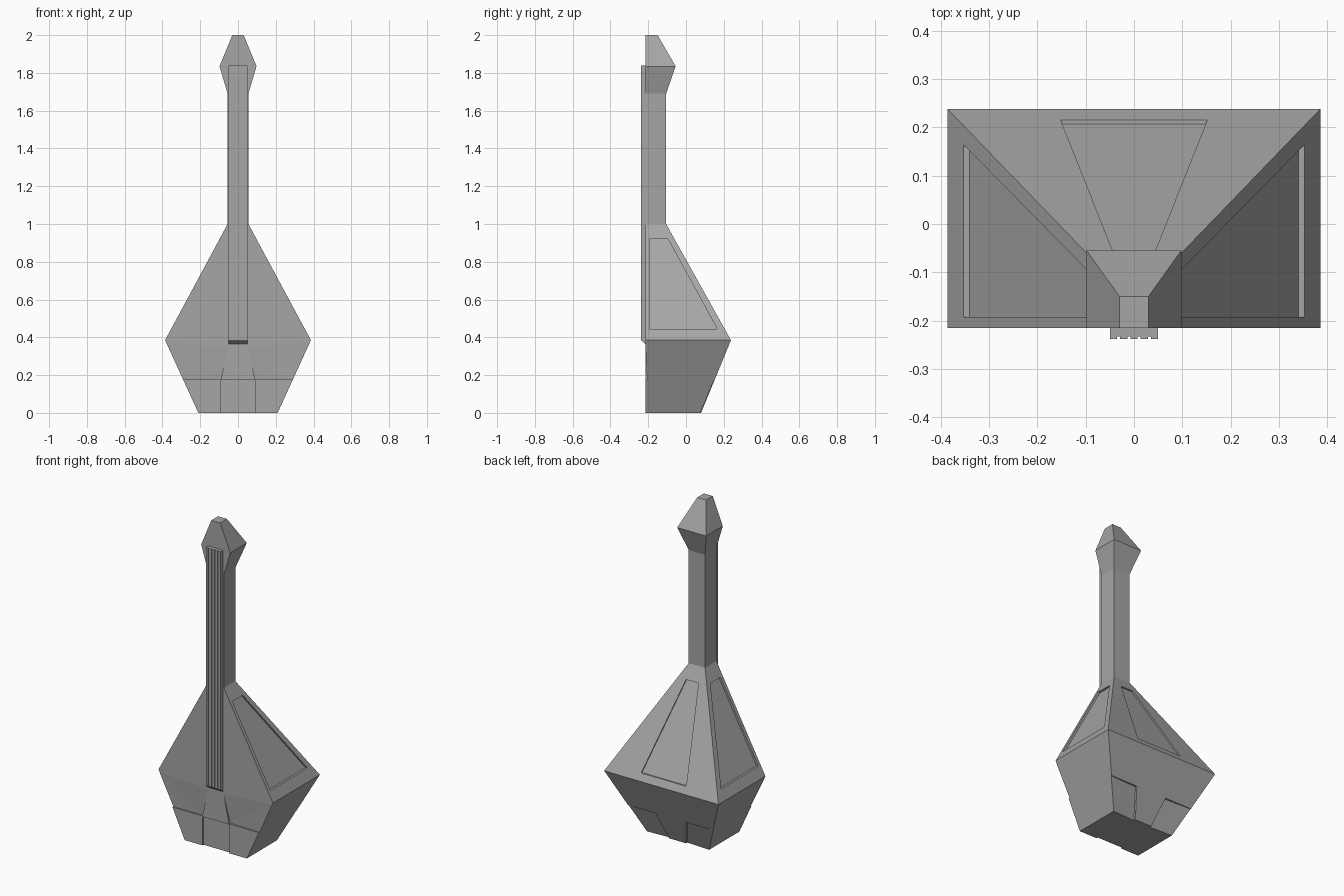
import bpy
import bmesh
from mathutils import Vector

cube = bpy.data.objects.get("Cube")
if cube:
    bpy.data.objects.remove(cube, do_unlink=True)

grey = bpy.data.materials.new("plain_grey")
grey.use_nodes = True
colour = (0.38, 0.38, 0.38, 1)
grey.diffuse_color = colour
grey.node_tree.nodes["Principled BSDF"].inputs["Base Color"].default_value = colour

FRONT = -0.215
# height, half width, back depth
SECTIONS = [(0, 0.21, 0.08), (0.385, 0.386, 0.238), (1.0, 0.055, -0.105),
            (1.69, 0.055, -0.105), (1.835, 0.098, -0.055), (2.0, 0.03, -0.15)]


def make_object(name, bm):
    bmesh.ops.recalc_face_normals(bm, faces=bm.faces)
    mesh = bpy.data.meshes.new(name)
    bm.to_mesh(mesh)
    bm.free()
    mesh.materials.append(grey)
    obj = bpy.data.objects.new(name, mesh)
    bpy.context.collection.objects.link(obj)
    return obj


def loft(name, rings):
    bm = bmesh.new()
    loops = [[bm.verts.new(p) for p in ring] for ring in rings]
    n = len(loops[0])
    for low, high in zip(loops, loops[1:]):
        for i in range(n):
            j = (i + 1) % n
            bm.faces.new((low[i], low[j], high[j], high[i]))
    bm.faces.new(loops[0][::-1])
    bm.faces.new(loops[-1])
    return make_object(name, bm)


def surface(z, column):
    """Half width (1) or back depth (2) of the body at a height."""
    for a, b in zip(SECTIONS, SECTIONS[1:]):
        if z <= b[0]:
            break
    return a[column] + (b[column] - a[column]) * (z - a[0]) / (b[0] - a[0])


def recess(target, points, depths, direction):
    """Cut a shallow panel; each corner has its own depth."""
    bm = bmesh.new()
    out = Vector(direction)
    for p, depth in zip(points, depths):
        bm.verts.new(Vector(p) + out * 0.05)
        bm.verts.new(Vector(p) - out * depth)
    bmesh.ops.convex_hull(bm, input=bm.verts[:])
    cutter = make_object("panel_cutter", bm)
    cutter.hide_render = True
    mod = target.modifiers.new("panel", "BOOLEAN")
    mod.operation = "DIFFERENCE"
    mod.solver = "EXACT"
    mod.object = cutter
    bpy.context.view_layer.objects.active = target
    bpy.ops.object.modifier_apply(modifier=mod.name)
    bpy.data.objects.remove(cutter, do_unlink=True)


# Faceted body, neck and head
body = loft("body_neck_and_head", [
    [(-w, FRONT, z), (w, FRONT, z), (w, back, z), (-w, back, z)]
    for z, w, back in SECTIONS])

# Back panel of the upper body
recess(body, [(x, surface(z, 2), z) for x, z in
              [(-0.152, 0.425), (0.152, 0.425), (0.042, 0.92), (-0.042, 0.92)]],
       [0.009] * 4, (0, 1, 0))

# Lower front door panel
recess(body, [(x, FRONT, z) for x in (-0.09, 0.09) for z in (-0.02, 0.175)],
       [0.01] * 4, (0, -1, 0))

for s in (-1, 1):
    # Side panels of the upper body
    recess(body, [(s * surface(z, 1), y, z) for y, z in
                  [(-0.193, 0.445), (0.165, 0.445), (-0.095, 0.92), (-0.193, 0.92)]],
           [0.013] * 4, (s, 0, 0))
    # Sloping front panels under the waist
    recess(body, [(s * x, FRONT, z) for x, z in
                  [(0.388, 0.385), (0.05, 0.365), (0.09, 0.179), (0.31, 0.179)]],
           [-0.001, -0.001, 0.012, 0.008], (0, -1, 0))
    # Lower back corner panels
    recess(body, [(s * x, surface(z, 2), z) for x, z in
                  [(0.104, 0.167), (0.3, 0.167), (0.23, -0.02), (0.052, -0.02)]],
           [0.012, 0.003, 0.003, 0.012], (0, 1, 0))

# Grooved fingerboard with a slanted lower end
profile = [(-0.05, FRONT + 0.005)]
for i in range(5):
    left = -0.05 + i * 0.0212
    right = left + 0.0152
    profile += [(left, -0.233), (left, -0.238), (right, -0.238), (right, -0.233)]
profile.append((0.05, FRONT + 0.005))
loft("fingerboard", [
    [(x, y, 0.365 + (FRONT - y) * 0.85) for x, y in profile],
    [(x, y, 1.838) for x, y in profile]])
